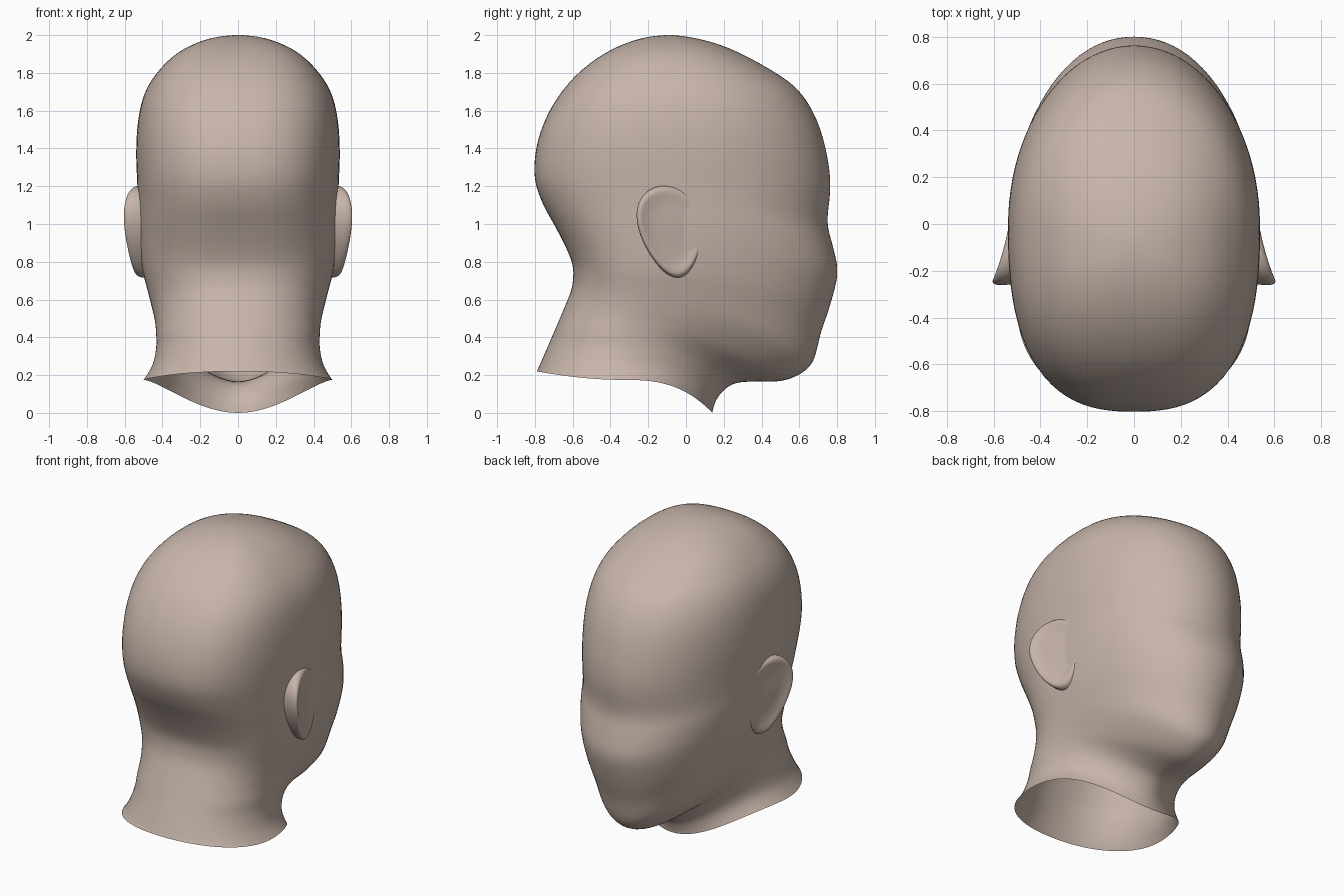
import bpy, bmesh
from math import sin, cos, pi

if "Cube" in bpy.data.objects:
    bpy.data.objects.remove(bpy.data.objects["Cube"])

# Side-view profile of the back (nape to crown) and front (throat, chin, face, crown): y, z
back = [(-.79, .22), (-.755, .30), (-.72, .38), (-.69, .45), (-.66, .52), (-.635, .58),
        (-.615, .63), (-.60, .69), (-.60, .78), (-.638, .88), (-.70, 1.0), (-.755, 1.1),
        (-.80, 1.23), (-.797, 1.38), (-.755, 1.53), (-.68, 1.67), (-.57, 1.80),
        (-.42, 1.91), (-.25, 1.98)]
front = [(.14, 0), (.17, .08), (.25, .15), (.37, .163), (.51, .165), (.62, .21),
         (.68, .28), (.715, .42), (.765, .57), (.805, .74), (.78, .88), (.75, 1.01),
         (.767, 1.19), (.75, 1.36), (.695, 1.55), (.60, 1.705), (.46, 1.81),
         (.25, 1.922), (.07, 1.98)]
# Widest point of each ring: half width, y, z, roundness of the front half
side = [(.50, -.35, .175, 1.95), (.455, -.34, .25, 1.78), (.435, -.30, .34, 1.68),
        (.435, -.27, .42, 1.68), (.44, -.22, .48, 1.75), (.45, -.18, .53, 1.85),
        (.462, -.15, .58, 1.95), (.48, -.12, .65, 2.04), (.505, -.10, .75, 2.1),
        (.52, -.06, .87, 2.1), (.528, -.02, 1.0, 2.1), (.53, 0, 1.1, 2.05),
        (.535, 0, 1.23, 2.0), (.54, 0, 1.37, 2.0), (.532, -.01, 1.53, 2.05),
        (.50, -.03, 1.68, 2.1), (.43, -.05, 1.80, 2.2), (.315, -.08, 1.91, 2.2),
        (.16, -.09, 1.98, 2.1)]

N, SUB = 96, 6
skin = bpy.data.materials.new("warm_grey")
skin.diffuse_color = (.57, .46, .40, 1)
skin.use_nodes = True
skin.node_tree.nodes["Principled BSDF"].inputs["Base Color"].default_value = skin.diffuse_color


def catmull(a, b, c, d, t):
    return [q + .5 * t * (r - p + t * (2 * p - 5 * q + 4 * r - s + t * (3 * (q - r) + s - p)))
            for p, q, r, s in zip(a, b, c, d)]


def ring(row):
    yb, zb, yf, zf, w, yw, zs, n = row
    squareness = 2.15 + .5 * min(1, max(0, (zs - .2) / .8))
    bend = 1.8 + 4 * max(0, .45 - zs)
    pts = []
    for i in range(N):
        a = 2 * pi * i / N
        c, s = cos(a), sin(a)
        e = n if c > 0 else squareness
        r = (abs(c) ** e + abs(s) ** e) ** (-1 / e)
        u = abs(c) * r
        ye, ze, p = (yf, zf, bend) if c > 0 else (yb, zb, 1.8)
        pts.append((w * s * r, yw + (ye - yw) * u, zs + (ze - zs) * u ** p))
    return pts


def loft(name, rings, tip):
    """Skin a stack of closed rings and close the last one to a point."""
    bm = bmesh.new()
    loops = [[bm.verts.new(p) for p in r] for r in rings]
    for lo, hi in zip(loops, loops[1:]):
        for i in range(len(lo)):
            j = (i + 1) % len(lo)
            bm.faces.new((lo[i], lo[j], hi[j], hi[i]))
    top, last = bm.verts.new(tip), loops[-1]
    for i in range(len(last)):
        bm.faces.new((last[i], last[(i + 1) % len(last)], top))
    bmesh.ops.recalc_face_normals(bm, faces=bm.faces)
    for f in bm.faces:
        f.smooth = True
    me = bpy.data.meshes.new(name)
    bm.to_mesh(me)
    bm.free()
    me.materials.append(skin)
    ob = bpy.data.objects.new(name, me)
    bpy.context.collection.objects.link(ob)
    return ob


# Head and open neck: one continuous skin, lightly relaxed above the rim
rows = [b + f + s for b, f, s in zip(back, front, side)]
pole = (-.09, 2, -.09, 2, 0, -.09, 2, 2.1)
ghost = front[-1] + back[-1] + (-.16, -.09, 1.98, 2.1)
keys = [rows[0]] + rows + [pole, ghost]
rings = [ring(catmull(*keys[k:k + 4], t / SUB))
         for k in range(len(keys) - 3) for t in range(SUB)]
head = loft("head", rings, (0, -.09, 2))
group = head.vertex_groups.new(name="relax")
group.add(list(range(N, len(rings) * N - N)), 1, 'REPLACE')
relax = head.modifiers.new("relax", 'SMOOTH')
relax.iterations, relax.vertex_group = 12, "relax"


# Ears: shallow teardrop dishes flaring out toward the back
def ear_ring(scale, depth):
    pts = []
    for i in range(48):
        a = 2 * pi * i / 48
        y = -.075 - .03 * sin(a) + scale * .17 * cos(a) * (1 + .25 * sin(a))
        z = .96 + scale * .24 * sin(a)
        x = .54 - .27 * y - .05 * max(0, 1 - z) - .6 * max(0, z - 1.05) ** 2
        pts.append((x - depth, y, z))
    return pts


ear = loft("ears", [ear_ring(s, d) for s, d in
                    ((.96, .16), (1, .09), (1.02, .05), (1.02, .025), (.98, .006),
                     (.92, 0), (.84, .003), (.7, .012), (.5, .016), (.25, .016))],
           (.544, -.075, .96))
ear.modifiers.new("mirror", 'MIRROR').use_mirror_merge = False
sub = ear.modifiers.new("smooth", 'SUBSURF')
sub.levels = sub.render_levels = 1
